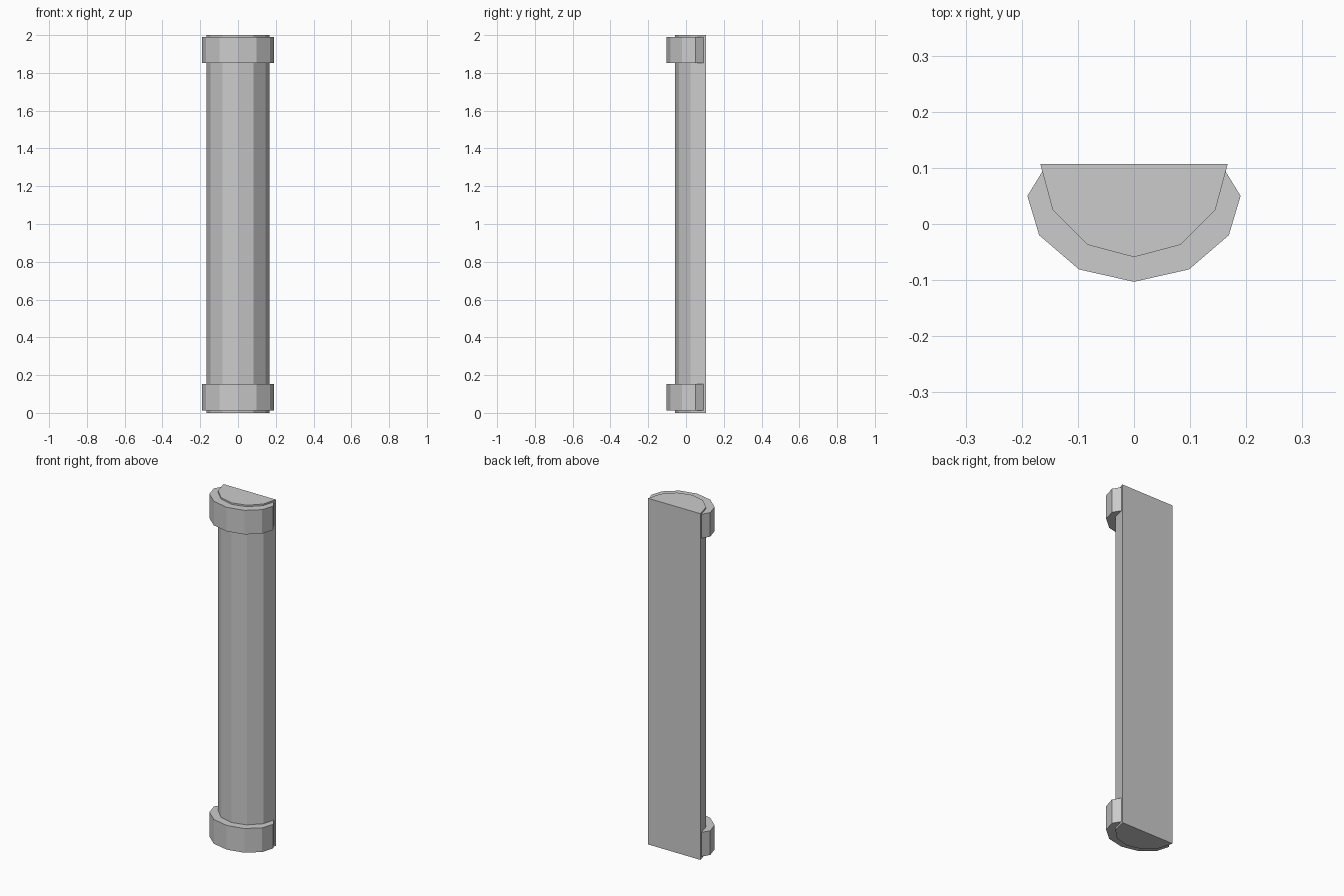
import bpy, bmesh

if "Cube" in bpy.data.objects:
    bpy.data.objects.remove(bpy.data.objects["Cube"])


def half_column(name, half, z0, z1):
    """Extrude a profile given as its +x half, front centre to back edge."""
    outline = half + [(-x, y) for x, y in reversed(half) if x > 0]
    bm = bmesh.new()
    base = bm.faces.new([bm.verts.new((x, y, z0)) for x, y in outline])
    ext = bmesh.ops.extrude_face_region(bm, geom=[base], use_keep_orig=True)
    top = [v for v in ext["geom"] if isinstance(v, bmesh.types.BMVert)]
    bmesh.ops.translate(bm, verts=top, vec=(0, 0, z1 - z0))
    bmesh.ops.recalc_face_normals(bm, faces=bm.faces)
    mesh = bpy.data.meshes.new(name)
    bm.to_mesh(mesh)
    bm.free()
    obj = bpy.data.objects.new(name, mesh)
    bpy.context.collection.objects.link(obj)
    return obj


# Half-round shaft with a flat back
half_column("shaft",
            [(0, -0.059), (0.083, -0.037), (0.145, 0.025), (0.167, 0.107)],
            0.0, 2.0)

# Collars wrapping the front of the shaft at both ends
collar = [(0, -0.103), (0.098, -0.081), (0.169, -0.02), (0.19, 0.05), (0.163, 0.094)]
for name, z0, z1 in (("bottom_collar", 0.013, 0.153), ("top_collar", 1.852, 1.991)):
    half_column(name, collar, z0, z1)
